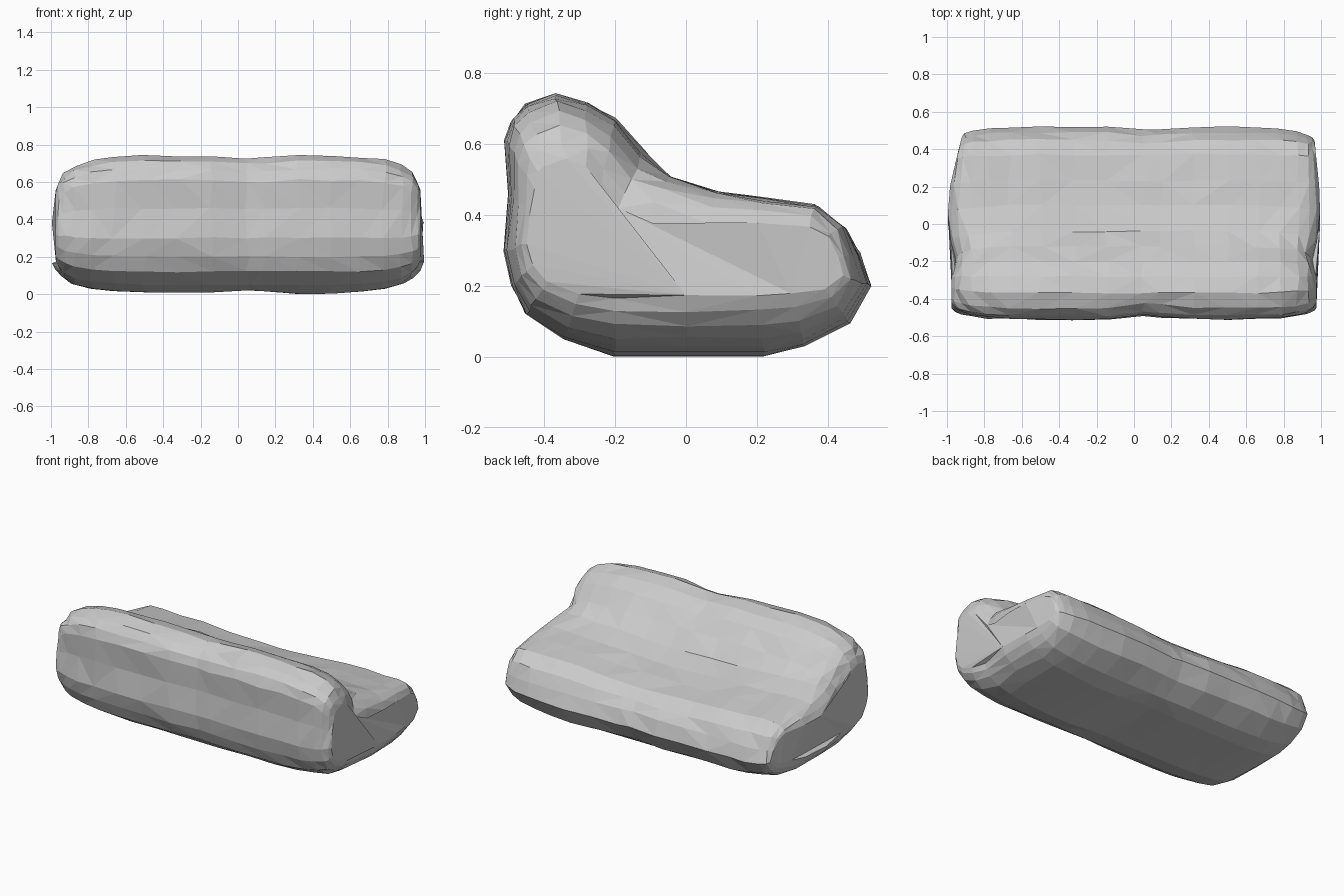
import bpy, bmesh, math, random
from mathutils import Vector

cube = bpy.data.objects.get("Cube")
if cube:
    bpy.data.objects.remove(cube, do_unlink=True)

random.seed(4)

# Side profile (y, z) of the cushioned body: full section and smaller end section
full_section = [
    (-0.2, 0.01), (0, 0.01), (0.22, 0.01), (0.33, 0.03), (0.46, 0.1),
    (0.52, 0.2), (0.49, 0.29), (0.45, 0.37), (0.37, 0.43), (0.23, 0.45),
    (0.1, 0.47), (-0.04, 0.51), (-0.12, 0.58), (-0.2, 0.67), (-0.28, 0.72),
    (-0.37, 0.74), (-0.45, 0.71), (-0.49, 0.67), (-0.51, 0.61), (-0.5, 0.46),
    (-0.51, 0.3), (-0.49, 0.2), (-0.45, 0.12), (-0.34, 0.05)]
end_section = [
    (-0.2, 0.17), (0, 0.17), (0.2, 0.17), (0.3, 0.18), (0.39, 0.19),
    (0.44, 0.23), (0.43, 0.28), (0.4, 0.34), (0.35, 0.37), (0.2, 0.38),
    (0.06, 0.38), (-0.1, 0.38), (-0.19, 0.42), (-0.24, 0.49), (-0.28, 0.54),
    (-0.34, 0.56), (-0.4, 0.54), (-0.42, 0.52), (-0.43, 0.48), (-0.44, 0.41),
    (-0.45, 0.32), (-0.43, 0.26), (-0.39, 0.21), (-0.3, 0.18)]

# Distance from the middle, and how far the section has shrunk there
half_stations = [(0.14, 0), (0.32, 0), (0.5, 0), (0.66, 0.04), (0.78, 0.12),
                 (0.88, 0.28), (0.94, 0.5), (0.975, 0.75), (0.995, 1)]
stations = ([(-x, t) for x, t in reversed(half_stations)]
            + [(0.05, 0)] + half_stations)


def bump(value, centre, width):
    return math.exp(-((value - centre) / width) ** 2)


def shape_point(x, t, outer, inner):
    seat_top = outer[0] > -0.1 and outer[1] > 0.35
    rise = t * t if seat_top else t
    y = outer[0] + (inner[0] - outer[0]) * t
    z = outer[1] + (inner[1] - outer[1]) * rise
    side = math.copysign(1, x)
    # Seat sags along the middle
    if seat_top:
        z -= 0.03 * bump(x, 0, 0.5)
    # Vertical fold in the middle of the backrest and the seat edge
    fold = bump(x, 0.08, 0.1)
    if z > 0.6:
        z -= 0.015 * fold
    if y < -0.4:
        y += 0.025 * fold * min(1, z * 2)
    if y > 0.4:
        y -= 0.02 * fold
    if z < 0.03:
        z += 0.012 * fold - 0.01 * bump(x, 0.4, 0.2)
    # Crease where the backrest meets the seat, and a shorter backrest end
    if t > 0.2:
        x -= side * t * 0.045 * bump(y, -0.17, 0.07)
        if y < -0.22:
            x -= side * 0.02 * t
    # Seat corners taper in, more on the right
    if y > 0.15:
        x -= side * t * (0.07 if side < 0 else 0.03) * (y - 0.15) / 0.3
    # Soft unevenness of the upholstery
    ease = 0.005
    if t < 1:
        x += random.uniform(-ease, ease) * 3 * (1 - t)
    y += random.uniform(-ease, ease)
    if z > 0.05:
        z += random.uniform(-ease, ease)
    return Vector((x, y, z))


# Loft the sections along the width
bm = bmesh.new()
rings = [[bm.verts.new(shape_point(x, t, o, i))
          for o, i in zip(full_section, end_section)] for x, t in stations]
count = len(full_section)
for left, right in zip(rings, rings[1:]):
    for k in range(count):
        n = (k + 1) % count
        bm.faces.new((left[k], left[n], right[n], right[k]))
for ring in (rings[0], rings[-1]):
    bm.faces.new(ring)
bmesh.ops.triangulate(bm, faces=bm.faces[:])
bmesh.ops.recalc_face_normals(bm, faces=bm.faces[:])

mesh = bpy.data.meshes.new("sofa_body")
bm.to_mesh(mesh)
bm.free()
sofa = bpy.data.objects.new("sofa_body", mesh)
bpy.context.scene.collection.objects.link(sofa)

# Plain grey upholstery
grey = bpy.data.materials.new("light_grey_fabric")
grey.use_nodes = True
colour = (0.6, 0.6, 0.6, 1)
grey.diffuse_color = colour
grey.node_tree.nodes["Principled BSDF"].inputs["Base Color"].default_value = colour
mesh.materials.append(grey)

# Faceted surface
bpy.ops.object.select_all(action="DESELECT")
sofa.select_set(True)
bpy.context.view_layer.objects.active = sofa
bpy.ops.object.shade_flat()
